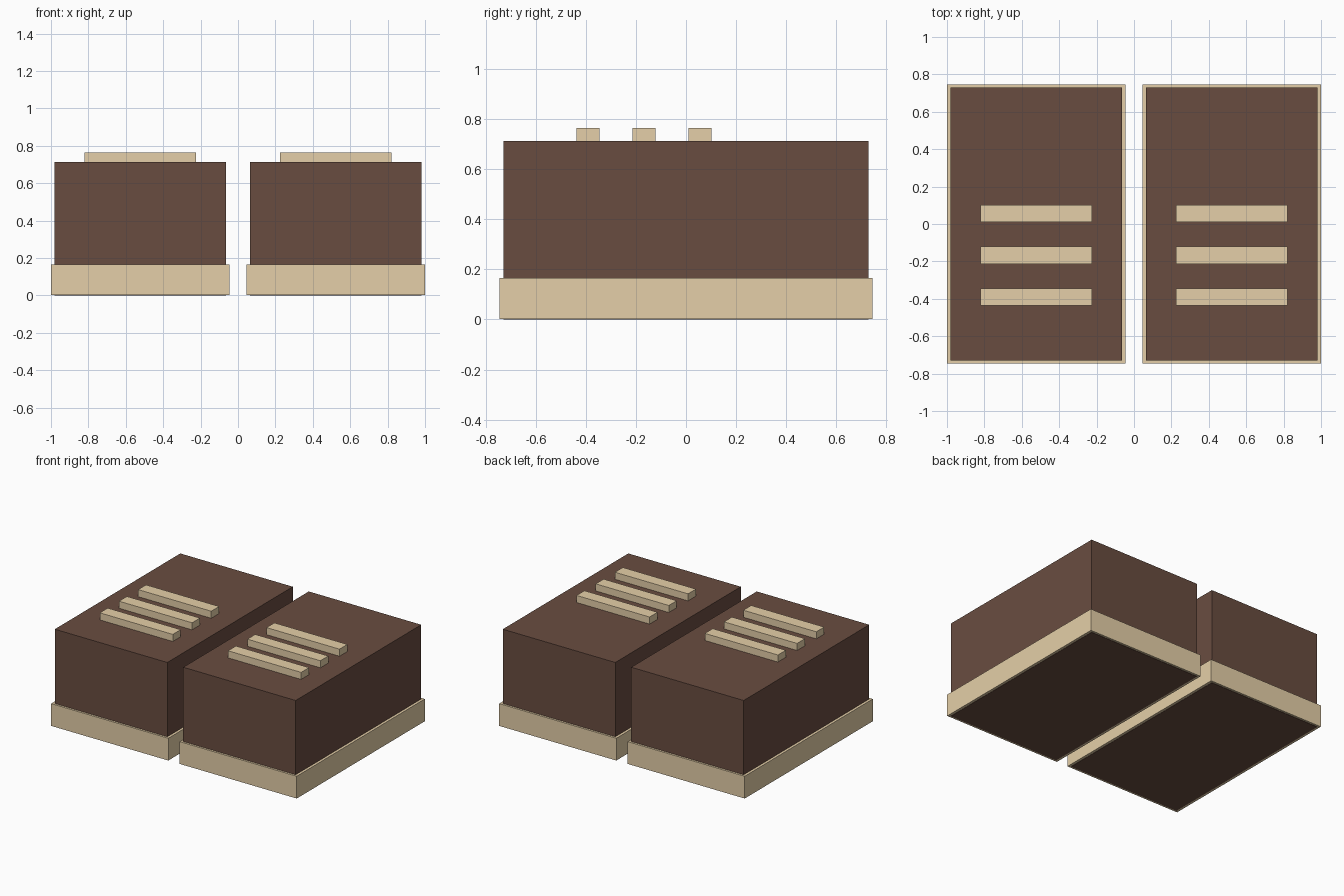
import bpy

if "Cube" in bpy.data.objects:
    bpy.data.objects.remove(bpy.data.objects["Cube"])


def material(name, rgb):
    m = bpy.data.materials.new(name)
    m.diffuse_color = (*rgb, 1.0)
    m.use_nodes = True
    m.node_tree.nodes["Principled BSDF"].inputs["Base Color"].default_value = m.diffuse_color
    return m


brown = material("brown leather", (0.141, 0.073, 0.051))
tan = material("tan", (0.783, 0.624, 0.392))


def box(name, x, y, z, mat):
    """Box from (min, max) ranges on each axis."""
    mid = [(a + b) / 2 for a, b in (x, y, z)]
    bpy.ops.mesh.primitive_cube_add(size=1, location=mid)
    ob = bpy.context.object
    ob.name = name
    ob.scale = [b - a for a, b in (x, y, z)]
    bpy.ops.object.transform_apply(location=False, rotation=False, scale=True)
    ob.data.materials.append(mat)
    return ob


def span(side, a, b):
    return tuple(sorted((side * a, side * b)))


for label, side in (("left", -1), ("right", 1)):
    # Sole band around the block-shaped upper, whose underside shows below
    box(f"{label}_sole", span(side, 0.046, 1.0), (-0.745, 0.745), (0.002, 0.166), tan)
    box(f"{label}_upper", span(side, 0.065, 0.981), (-0.73, 0.73), (0, 0.713), brown)
    # Three lace bars across the top
    for i, y in enumerate((-0.391, -0.167, 0.056)):
        box(f"{label}_lace_{i + 1}", span(side, 0.225, 0.82),
            (y - 0.046, y + 0.046), (0.67, 0.765), tan)
